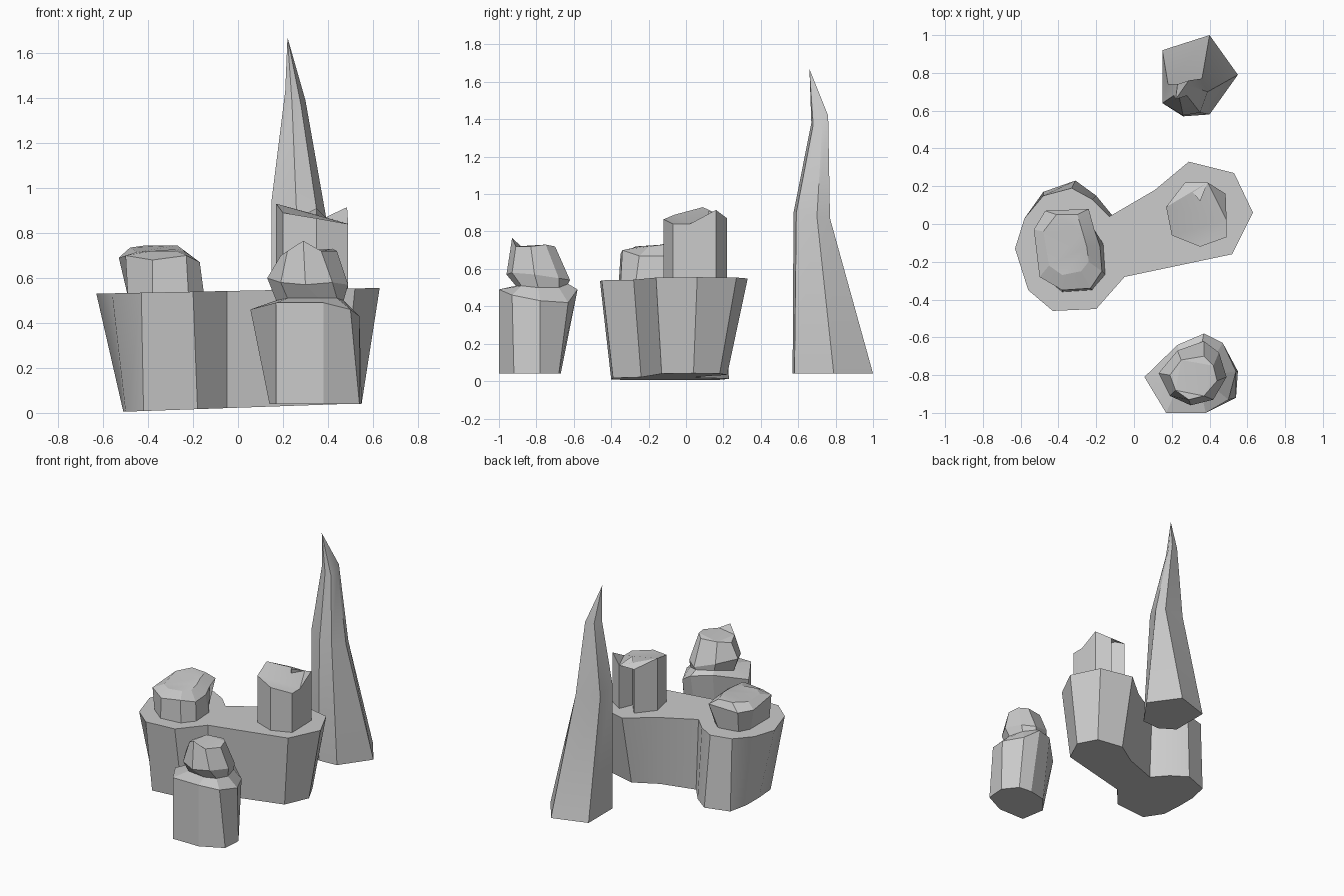
import bpy, bmesh
from math import radians


def loft(name, rings, apex=None, smooth=30):
    """Skin equal-length rings of (x, y, z) points, close with caps or an apex."""
    bm = bmesh.new()
    loops = [[bm.verts.new(p) for p in ring] for ring in rings]
    n = len(loops[0])
    for low, high in zip(loops, loops[1:]):
        for i in range(n):
            j = (i + 1) % n
            bm.faces.new((low[i], low[j], high[j], high[i]))
    caps = [bm.faces.new(list(reversed(loops[0])))]
    if apex:
        tip = bm.verts.new(apex)
        for i in range(n):
            bm.faces.new((loops[-1][i], loops[-1][(i + 1) % n], tip))
    else:
        caps.append(bm.faces.new(loops[-1]))
    bmesh.ops.triangulate(bm, faces=caps)
    bmesh.ops.recalc_face_normals(bm, faces=bm.faces)
    mesh = bpy.data.meshes.new(name)
    bm.to_mesh(mesh)
    bm.free()
    obj = bpy.data.objects.new(name, mesh)
    bpy.context.collection.objects.link(obj)
    bpy.ops.object.select_all(action='DESELECT')
    obj.select_set(True)
    bpy.context.view_layer.objects.active = obj
    bpy.ops.object.shade_smooth_by_angle(angle=radians(smooth))
    return obj


def tilt(outline, z, slope=0.0):
    """Lift a flat outline to a plane that rises along x."""
    return [(x, y, z + slope * x) for x, y in outline]


# Two-lobed base boulder
base_low = [(-0.51, -0.12), (-0.50, -0.27), (-0.42, -0.40), (-0.18, -0.39),
            (-0.05, -0.24), (0.47, -0.13), (0.55, 0.04), (0.48, 0.18),
            (0.29, 0.22), (0.13, 0.12), (-0.11, 0.04), (-0.20, 0.15),
            (-0.31, 0.23), (-0.48, 0.17), (-0.51, 0.02)]
base_top = [(-0.63, -0.13), (-0.56, -0.35), (-0.43, -0.46), (-0.20, -0.45),
            (-0.05, -0.28), (0.52, -0.16), (0.63, 0.06), (0.53, 0.27),
            (0.29, 0.33), (0.11, 0.18), (-0.13, 0.04), (-0.22, 0.13),
            (-0.33, 0.19), (-0.48, 0.15), (-0.58, 0.03)]
loft("base_boulder", [tilt(base_low, 0.023, 0.035), tilt(base_top, 0.543, 0.02)])

# Low rock on the left lobe
left_low = [(-0.49, -0.05), (-0.49, -0.27), (-0.38, -0.36), (-0.22, -0.35),
            (-0.15, -0.27), (-0.16, -0.11), (-0.24, 0.0), (-0.31, 0.06), (-0.45, 0.03)]
left_rim = [(-0.53, -0.03, 0.69), (-0.50, -0.28, 0.70), (-0.38, -0.35, 0.68),
            (-0.23, -0.34, 0.70), (-0.17, -0.25, 0.67), (-0.18, -0.12, 0.67),
            (-0.21, -0.03, 0.69), (-0.24, 0.08, 0.70), (-0.47, 0.07, 0.69)]
left_top = [(-0.48, -0.04, 0.735), (-0.45, -0.22, 0.715), (-0.38, -0.27, 0.72),
            (-0.28, -0.25, 0.72), (-0.24, -0.20, 0.72), (-0.25, -0.12, 0.73),
            (-0.27, -0.05, 0.745), (-0.30, 0.05, 0.74), (-0.41, 0.05, 0.745)]
loft("left_rock", [tilt(left_low, 0.52), left_rim, left_top], smooth=15)

# Notched column rock on the right lobe
right_top = [(0.17, 0.09, 0.93), (0.20, -0.06, 0.89), (0.35, -0.12, 0.865),
             (0.49, -0.07, 0.84), (0.49, 0.02, 0.84), (0.485, 0.16, 0.915),
             (0.39, 0.22, 0.87), (0.35, 0.12, 0.91), (0.27, 0.22, 0.87)]
loft("right_rock", [[(x, y, 0.52) for x, y, z in right_top], right_top], smooth=20)

# Tall spire: tapering trunk and bent tip
spire_low = [(0.15, 0.92), (0.15, 0.64), (0.26, 0.57), (0.40, 0.58),
             (0.55, 0.79), (0.40, 1.00)]
spire_mid = [(0.18, 0.74, 0.89), (0.15, 0.64, 0.95), (0.26, 0.575, 0.90),
             (0.35, 0.59, 0.90), (0.39, 0.70, 0.88), (0.36, 0.77, 0.87)]
spire_high = [(0.23, 0.74, 1.42), (0.21, 0.68, 1.43), (0.24, 0.67, 1.38),
              (0.28, 0.68, 1.37), (0.30, 0.73, 1.39), (0.29, 0.76, 1.42)]
loft("spire", [tilt(spire_low, 0.04), spire_mid, spire_high], (0.22, 0.66, 1.67))

# Small separate rock at the front: body, ledge, neck, head
front_low = [(0.14, -0.82), (0.17, -1.00), (0.38, -1.00), (0.54, -0.92),
             (0.55, -0.78), (0.47, -0.68), (0.37, -0.67), (0.24, -0.70)]
front_ledge = [(0.055, -0.81, 0.46), (0.17, -1.00, 0.49), (0.38, -1.00, 0.49),
               (0.50, -0.93, 0.46), (0.54, -0.78, 0.43), (0.47, -0.63, 0.42),
               (0.37, -0.58, 0.49), (0.23, -0.64, 0.51)]
front_neck = [(0.17, -0.80, 0.50), (0.22, -0.89, 0.51), (0.36, -0.91, 0.51),
              (0.44, -0.88, 0.51), (0.47, -0.79, 0.50), (0.44, -0.68, 0.50),
              (0.36, -0.63, 0.52), (0.24, -0.67, 0.53)]
front_head = [(0.13, -0.79, 0.60), (0.19, -0.91, 0.58), (0.30, -0.96, 0.57),
              (0.42, -0.93, 0.58), (0.49, -0.81, 0.57), (0.45, -0.68, 0.55),
              (0.37, -0.62, 0.54), (0.23, -0.67, 0.58)]
front_crown = [(0.19, -0.80, 0.70), (0.22, -0.88, 0.72), (0.29, -0.93, 0.765),
               (0.37, -0.91, 0.72), (0.44, -0.83, 0.72), (0.42, -0.75, 0.73),
               (0.37, -0.70, 0.72), (0.25, -0.72, 0.72)]
loft("front_rock", [tilt(front_low, 0.04), front_ledge, front_neck,
                    front_head, front_crown], smooth=12)
